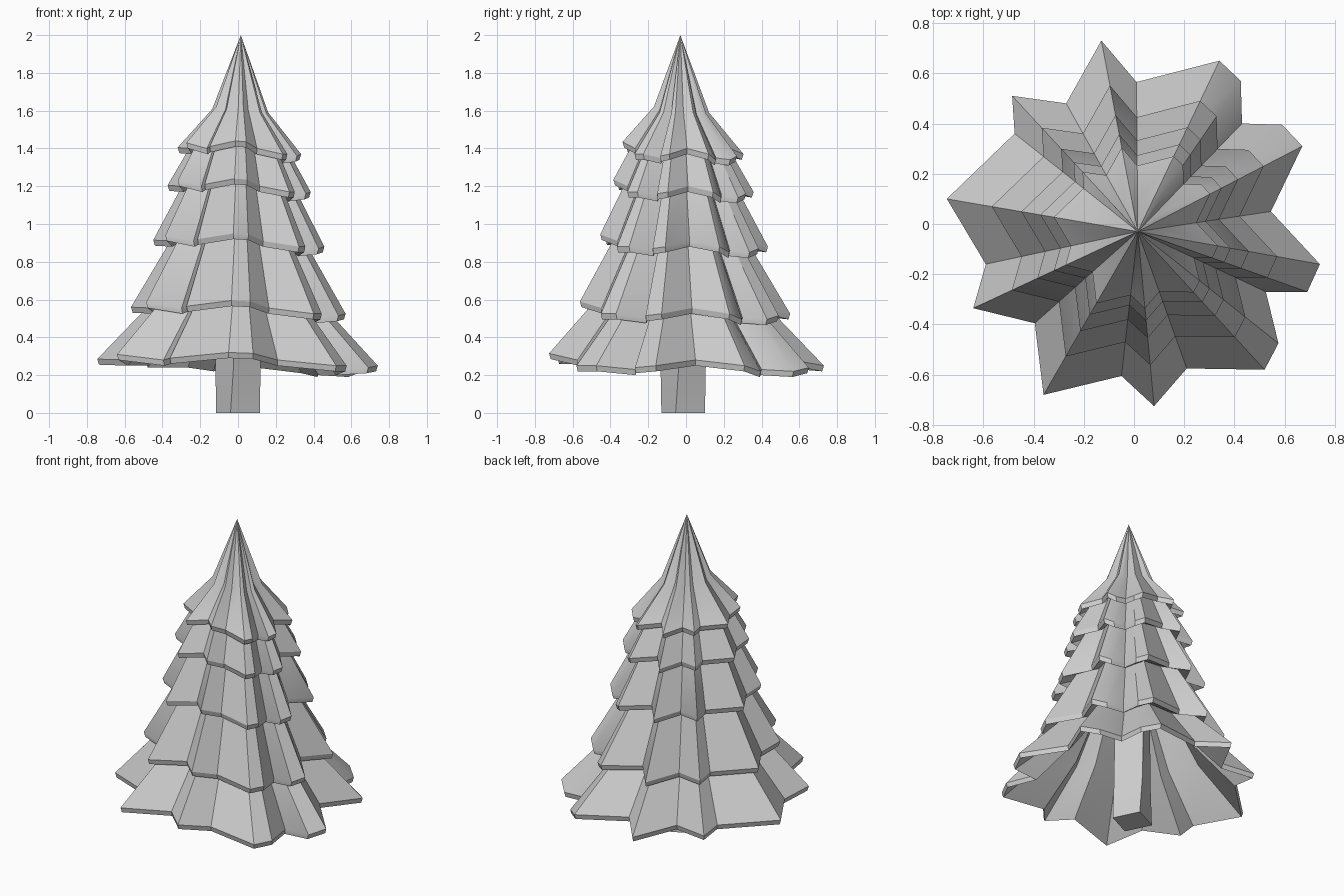
import bpy, bmesh, math

cube = bpy.data.objects.get("Cube")
if cube:
    bpy.data.objects.remove(cube, do_unlink=True)

grey = bpy.data.materials.new("light grey")
grey.use_nodes = True
grey.diffuse_color = (0.6, 0.6, 0.6, 1)
grey.node_tree.nodes["Principled BSDF"].inputs["Base Color"].default_value = (0.6, 0.6, 0.6, 1)

AXIS_X, AXIS_Y = 0.015, -0.03   # trunk line through the tip
HEM = 0.27                      # mean height of the lowest hem

# Star-shaped hem of the lowest tier: x, y, height
STAR = [
    (-.13, .73, .25), (.01, .565, .28), (.34, .65, .24), (.425, .57, .22),
    (.43, .4, .23), (.59, .395, .22), (.67, .31, .25), (.545, .05, .28),
    (.74, -.16, .25), (.69, -.27, .24), (.525, -.27, .23), (.575, -.475, .25),
    (.52, -.58, .25), (.21, -.575, .28), (.08, -.725, .315), (-.05, -.605, .32),
    (-.36, -.68, .29), (-.395, -.395, .28), (-.64, -.335, .31), (-.59, -.16, .28),
    (-.745, .1, .285), (-.475, .36, .28), (-.485, .51, .27), (-.27, .48, .27),
]

# Tiers from the top down: hem scale, hem height, scale where the tier starts
TIERS = [(.44, 1.39, .2), (.51, 1.19, .35), (.61, .9, .4), (.765, .545, .48), (1, HEM, .64)]


def finish(bm, name):
    bmesh.ops.recalc_face_normals(bm, faces=bm.faces)
    mesh = bpy.data.meshes.new(name)
    bm.to_mesh(mesh)
    bm.free()
    obj = bpy.data.objects.new(name, mesh)
    bpy.context.collection.objects.link(obj)
    mesh.materials.append(grey)
    bpy.ops.object.select_all(action='DESELECT')
    obj.select_set(True)
    bpy.context.view_layer.objects.active = obj
    bpy.ops.object.shade_smooth_by_angle(angle=math.radians(30))
    return obj


def star_ring(bm, scale, height):
    tilt = min(1, scale / 0.4)
    return [bm.verts.new((AXIS_X + (x - AXIS_X) * scale,
                          AXIS_Y + (y - AXIS_Y) * scale,
                          height + (z - HEM) * tilt)) for x, y, z in STAR]


def bridge(bm, upper, lower):
    n = len(upper)
    for i in range(n):
        j = (i + 1) % n
        bm.faces.new((upper[i], upper[j], lower[j], lower[i]))


def fan(bm, ring, height):
    tip = bm.verts.new((AXIS_X, AXIS_Y, height))
    for i in range(len(ring)):
        bm.faces.new((tip, ring[i], ring[(i + 1) % len(ring)]))


# Foliage profile: each tier flares, ends in a thin rim and tucks under
profile = [(.2, 1.6)]
for k, (hem, z, start) in enumerate(TIERS):
    if k:
        profile.append((start, TIERS[k - 1][1] + 0.01))
    profile += [(hem, z), (hem - 0.012, z - 0.03)]
# Hollow inside of the lowest skirt
profile += [(.61, .5), (.36, .8)]

bm = bmesh.new()
rings = [star_ring(bm, s, z) for s, z in profile]
for upper, lower in zip(rings, rings[1:]):
    bridge(bm, upper, lower)
fan(bm, rings[0], 2.0)
fan(bm, rings[-1], 1.1)
finish(bm, "foliage")

# Slightly twisted square trunk
bm = bmesh.new()
levels = []
for z, turn in ((0, 26), (.25, 34), (.95, 40)):
    levels.append([bm.verts.new((0.122 * math.cos(a), -0.015 + 0.122 * math.sin(a), z))
                   for a in (math.radians(turn - 45 - 90 * i) for i in range(4))])
for lower, upper in zip(levels, levels[1:]):
    bridge(bm, upper, lower)
bm.faces.new(levels[0])
bm.faces.new(levels[-1])
finish(bm, "trunk")
